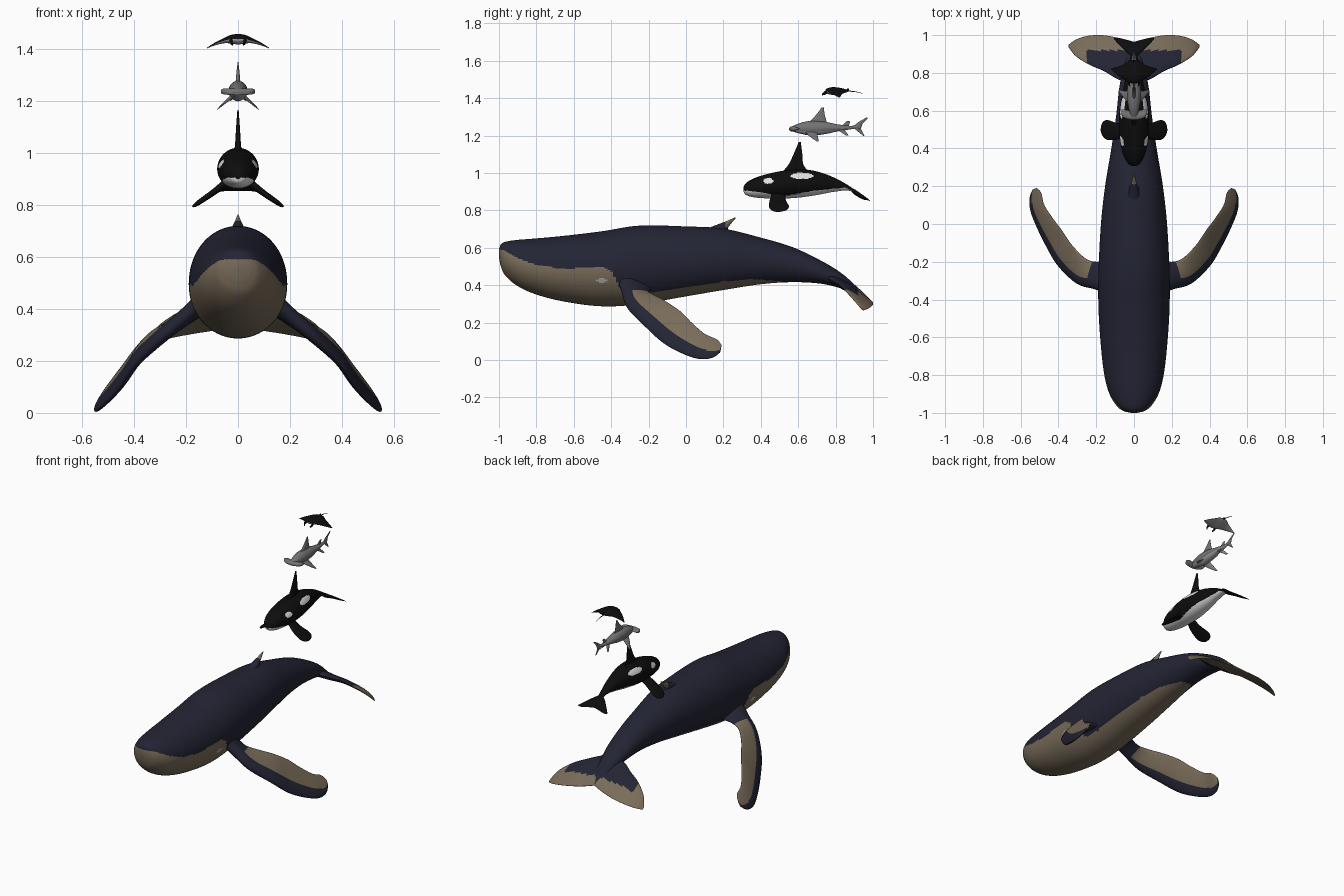
import bpy, bmesh, math
from mathutils import Vector


def mat(name, rgb):
    m = bpy.data.materials.new(name)
    m.diffuse_color = (*rgb, 1)
    return m


NAVY = mat("navy skin", (0.017, 0.018, 0.034))
TAN = mat("tan skin", (0.19, 0.148, 0.1))
BLACK = mat("black skin", (0.004, 0.004, 0.004))
WHITE = mat("white patch", (0.75, 0.75, 0.75))
GREY = mat("grey skin", (0.17, 0.17, 0.17))
PALE = mat("pale belly", (0.38, 0.38, 0.38))


def spline(pts, steps):
    """Catmull-Rom through tuples of any length."""
    out = []
    p = [pts[0]] + list(pts) + [pts[-1]]
    for i in range(1, len(p) - 2):
        for k in range(steps):
            t = k / steps
            out.append([0.5 * (2 * b + (c - a) * t + (2 * a - 5 * b + 4 * c - d) * t * t
                               + (3 * b - a - 3 * c + d) * t ** 3)
                        for a, b, c, d in zip(p[i - 1], p[i], p[i + 1], p[i + 2])])
    return out + [list(pts[-1])]


def line(table, y):
    """Piecewise linear lookup."""
    for (a, za), (b, zb) in zip(table, table[1:]):
        if a <= y <= b:
            return za + (zb - za) * (y - a) / (b - a)
    return -9


def skin(name, rings, mats, rule=None, mirror=False):
    """Join rings of points into a closed smooth tube; rule(centre, normal, u, s) picks colours."""
    bm = bmesh.new()
    n, last = len(rings[0]), len(rings) - 1
    vs = [[bm.verts.new(p) for p in r] for r in rings]
    us = bm.faces.layers.float.new("u")
    ss = bm.faces.layers.float.new("s")
    for i in range(last):
        for j in range(n):
            k = (j + 1) % n
            f = bm.faces.new((vs[i][j], vs[i][k], vs[i + 1][k], vs[i + 1][j]))
            f[us] = (1 - math.cos(2 * math.pi * (j + 0.5) / n)) / 2
            f[ss] = (i + 0.5) / last
    bm.faces.new(vs[0])
    cap = bm.faces.new(vs[-1])
    cap[us] = cap[ss] = 1
    bmesh.ops.recalc_face_normals(bm, faces=bm.faces)
    for f in bm.faces:
        f.smooth = True
        if rule:
            f.material_index = int(rule(f.calc_center_median(), f.normal, f[us], f[ss]))
    bm.faces.layers.float.remove(bm.faces.layers.float["u"])
    bm.faces.layers.float.remove(bm.faces.layers.float["s"])
    me = bpy.data.meshes.new(name)
    bm.to_mesh(me)
    bm.free()
    for m in mats:
        me.materials.append(m)
    ob = bpy.data.objects.new(name, me)
    bpy.context.collection.objects.link(ob)
    if mirror:
        ob.modifiers.new("mirror", 'MIRROR')
    return ob


def body(name, stations, mats, rule=None, steps=10, n=64):
    """Stations are (y, top z, bottom z, half width)."""
    rings = []
    for y, zt, zb, w in spline(stations, steps):
        a = [2 * math.pi * j / n for j in range(n)]
        rings.append([(w * math.sin(t), y, (zt + zb) / 2 + (zt - zb) / 2 * math.cos(t)) for t in a])
    return skin(name, rings, mats, rule)


def blade(name, sections, mats, rule=None, mirror=True, steps=8, n=28):
    """Sections are (leading xyz, trailing xyz, half thickness)."""
    sec = spline(sections, steps)
    mids = [(Vector(s[:3]) + Vector(s[3:6])) / 2 for s in sec]
    rings = []
    for i, s in enumerate(sec):
        le, te = Vector(s[:3]), Vector(s[3:6])
        span = mids[min(i + 1, len(sec) - 1)] - mids[max(i - 1, 0)]
        nor = (te - le).cross(span).normalized()
        a = [2 * math.pi * j / n for j in range(n)]
        rings.append([le + (te - le) * (1 - math.cos(t)) / 2
                      + nor * s[6] * math.sin(t) * (1.15 + 0.45 * math.cos(t)) for t in a])
    return skin(name, rings, mats, rule, mirror)


def oval(c, y, z, ry, rz):
    return ((c.y - y) / ry) ** 2 + ((c.z - z) / rz) ** 2 < 1


# ---- large whale ----
throat = [(-1.1, .6), (-.98, .59), (-.9, .545), (-.8, .508), (-.65, .487), (-.45, .5), (-.4, .48),
          (-.36, .4), (-.3, .345), (-.2, .355), (0, .388), (.2, .42), (.35, .433), (.5, .422), (.56, .405)]


def whale_rule(c, n, u, s):
    if oval(c, -.45, .425, .028, .015):
        return 2
    return c.z < line(throat, c.y)


body("whale_body", [
    (-1.0, .59, .55, .015), (-.99, .617, .50, .055), (-.965, .632, .45, .09), (-.9, .642, .395, .13),
    (-.8, .65, .35, .157), (-.65, .664, .312, .175), (-.45, .688, .287, .188), (-.25, .718, .298, .188),
    (0, .714, .34, .175), (.2, .702, .374, .153), (.4, .654, .405, .12), (.57, .603, .416, .095),
    (.72, .532, .408, .078), (.83, .465, .383, .055), (.91, .395, .36, .03), (.95, .36, .345, .01)],
    [NAVY, TAN, PALE], whale_rule, steps=13, n=128)

blade("whale_flipper", [
    (.13, -.37, .46, .12, -.18, .38, .03), (.21, -.345, .37, .195, -.2, .365, .026),
    (.30, -.315, .28, .26, -.18, .352, .022), (.40, -.22, .18, .33, -.11, .315, .018),
    (.46, -.12, .09, .385, -.03, .26, .016), (.51, -.02, .035, .43, .03, .2, .014),
    (.545, .07, .006, .475, .10, .14, .012), (.55, .14, .012, .492, .165, .11, .009),
    (.535, .182, .04, .515, .19, .08, .004)],
    [NAVY, TAN], lambda c, n, u, s: u > .36 - .2 * max(0, s - .7) and s > .17, n=48, steps=12)

blade("whale_flukes", [
    (0, .75, .455, 0, .965, .34, .022), (.08, .765, .44, .08, .985, .32, .017),
    (.16, .81, .415, .17, 1.0, .305, .012), (.24, .845, .38, .25, .995, .29, .009),
    (.31, .89, .33, .31, .975, .275, .006), (.345, .935, .275, .345, .95, .265, .002)],
    [NAVY, TAN],
    lambda c, n, u, s: c.x > .25 or c.y > (.92 if n.z > 0 else .85), n=48, steps=12)

blade("whale_dorsal_fin", [
    (0, .08, .69, 0, .25, .67, .03), (0, .17, .725, 0, .225, .70, .018),
    (0, .215, .742, 0, .238, .725, .01), (0, .262, .763, 0, .267, .759, .002)],
    [NAVY, TAN], lambda c, n, u, s: c.y > .21 and c.z > .71, mirror=False)

# ---- black and white whale ----
chin = [(.2, .905), (.33, .905), (.4, .897), (.46, .884), (.55, .88), (.65, .9), (.75, .912),
        (.85, .922), (.9, .9)]
body("orca_body", [
    (.308, .925, .9, .012), (.32, .945, .883, .032), (.36, .97, .87, .055), (.43, .993, .864, .073),
    (.52, 1.012, .863, .08), (.61, 1.02, .869, .076), (.7, 1.008, .882, .06), (.79, .976, .899, .04),
    (.87, .932, .905, .022), (.93, .888, .878, .012)],
    [BLACK, WHITE],
    lambda c, n, u, s: c.z < line(chin, c.y) or oval(c, .44, .957, .027, .016)
    or oval(c, .62, .984, .06, .017), steps=14, n=96)

blade("orca_dorsal_fin", [
    (0, .49, .98, 0, .68, .98, .014), (0, .545, 1.04, 0, .63, 1.04, .009),
    (0, .575, 1.1, 0, .622, 1.1, .006), (0, .603, 1.166, 0, .614, 1.166, .002)],
    [BLACK], mirror=False)
blade("orca_flipper", [
    (.04, .465, .895, .04, .53, .885, .012), (.09, .447, .852, .09, .535, .852, .01),
    (.14, .445, .815, .14, .55, .822, .008), (.165, .465, .798, .165, .54, .803, .006),
    (.175, .49, .793, .175, .515, .795, .002)], [BLACK])
blade("orca_flukes", [
    (0, .88, .915, 0, .96, .855, .01), (.04, .91, .895, .04, .975, .855, .007),
    (.08, .95, .87, .08, .985, .85, .004), (.105, .977, .855, .105, .985, .85, .001)], [BLACK])

# ---- hammer-headed shark ----
under = lambda c, n, u, s: n.z < -.45
body("shark_body", [
    (.555, 1.24, 1.228, .008), (.58, 1.255, 1.218, .021), (.62, 1.27, 1.208, .03),
    (.67, 1.278, 1.2, .036), (.74, 1.274, 1.207, .034), (.81, 1.26, 1.222, .023),
    (.88, 1.252, 1.233, .011), (.935, 1.258, 1.243, .004)], [GREY, PALE], under, steps=8, n=40)
blade("shark_hammer_head", [
    (0, .55, 1.235, 0, .605, 1.235, .011), (.03, .553, 1.236, .03, .602, 1.236, .01),
    (.055, .563, 1.237, .055, .607, 1.237, .009), (.066, .578, 1.237, .066, .605, 1.237, .005)],
    [GREY, PALE], under)
blade("shark_pectoral_fin", [
    (.02, .635, 1.22, .02, .7, 1.22, .006), (.05, .663, 1.195, .05, .705, 1.195, .004),
    (.08, .7, 1.168, .08, .71, 1.168, .001)], [GREY, PALE], under)
blade("shark_pelvic_fin", [
    (.008, .815, 1.228, .008, .85, 1.228, .004), (.03, .855, 1.2, .03, .87, 1.2, .001)],
    [GREY, PALE], under)
blade("shark_dorsal_fin", [
    (0, .65, 1.265, 0, .755, 1.265, .008), (0, .695, 1.31, 0, .742, 1.31, .005),
    (0, .725, 1.35, 0, .737, 1.35, .001)], [GREY], mirror=False)
blade("shark_rear_fin", [
    (0, .83, 1.25, 0, .87, 1.25, .004), (0, .86, 1.278, 0, .878, 1.276, .001)],
    [GREY], mirror=False)
blade("shark_tail_upper", [
    (0, .885, 1.24, 0, .935, 1.235, .005), (0, .92, 1.27, 0, .945, 1.263, .003),
    (0, .967, 1.298, 0, .972, 1.292, .001)], [GREY], mirror=False)
blade("shark_tail_lower", [
    (0, .885, 1.25, 0, .935, 1.255, .005), (0, .915, 1.225, 0, .937, 1.232, .003),
    (0, .948, 1.198, 0, .954, 1.2, .001)], [GREY], mirror=False)

# ---- manta ray ----
below = lambda c, n, u, s: n.z < 0
blade("manta_wings", [
    (0, .745, 1.438, 0, .87, 1.438, .017), (.025, .747, 1.438, .025, .865, 1.438, .014),
    (.055, .765, 1.432, .055, .845, 1.432, .008), (.09, .79, 1.419, .09, .832, 1.419, .004),
    (.12, .818, 1.404, .12, .824, 1.404, .001)], [BLACK, PALE], below)
blade("manta_head_fin", [
    (.022, .765, 1.445, .022, .765, 1.428, .006), (.027, .742, 1.437, .027, .742, 1.418, .004),
    (.02, .728, 1.424, .02, .728, 1.414, .002)], [BLACK])
body("manta_tail", [(.85, 1.443, 1.435, .005), (.9, 1.437, 1.433, .002), (.945, 1.426, 1.424, .001)],
     [BLACK], steps=5, n=10)
blade("manta_back_fin", [
    (0, .845, 1.44, 0, .87, 1.438, .002), (0, .865, 1.452, 0, .873, 1.45, .001)],
    [BLACK], mirror=False)
